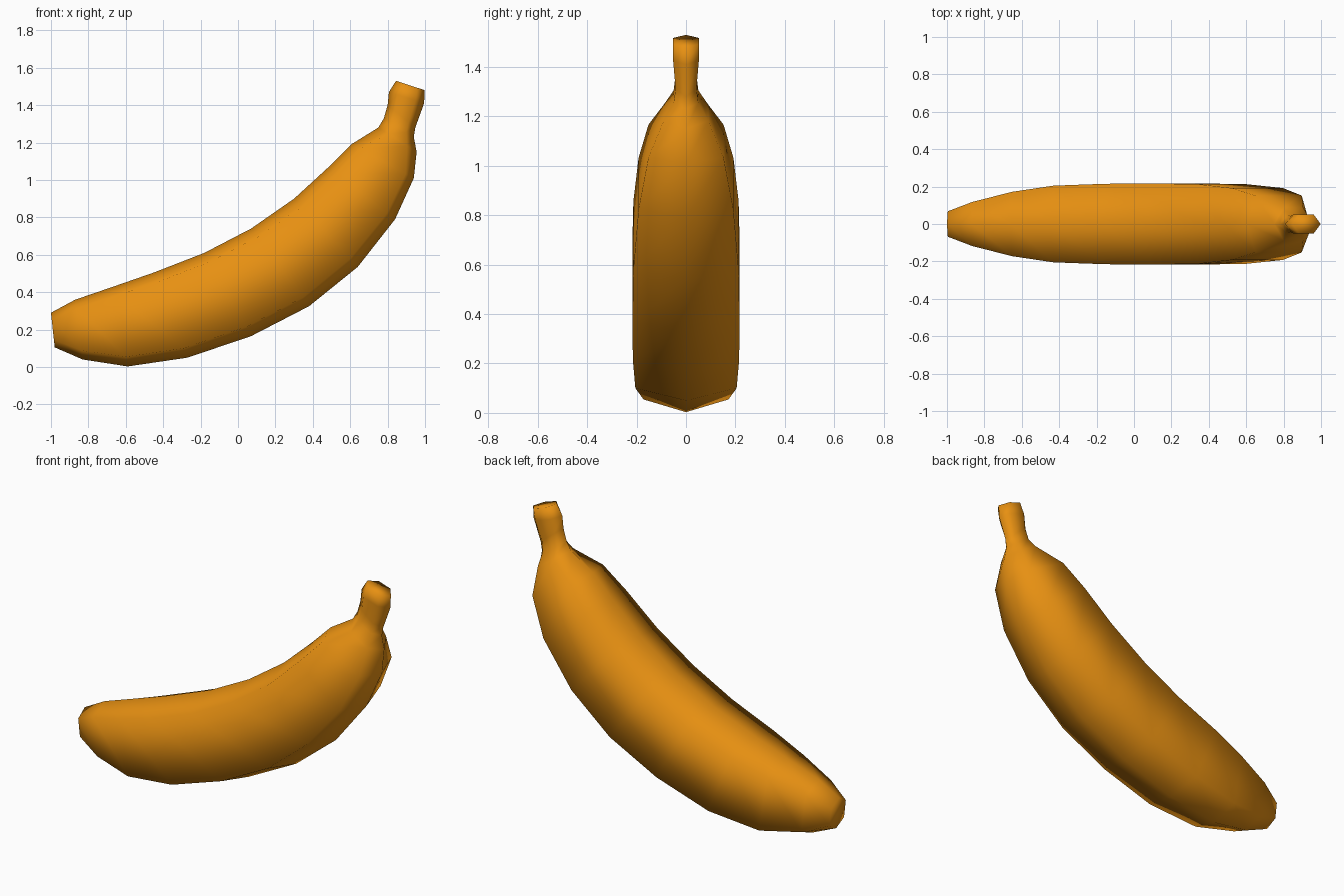
import bpy, bmesh
from mathutils import Vector

if "Cube" in bpy.data.objects:
    bpy.data.objects.remove(bpy.data.objects["Cube"])

# Six-sided rings along the fruit:
# outer x, z, inner x, z, half width, shoulder position (0 = ridge, 0.5 = middle)
RINGS = [
    (-.98, .105, -1.0, .29, .068, .22),
    (-.83, .04, -.87, .36, .118, .15),
    (-.59, .003, -.66, .432, .172, .12),
    (-.27, .05, -.45, .505, .205, .11),
    (.07, .165, -.18, .61, .215, .11),
    (.38, .325, .07, .74, .217, .11),
    (.64, .535, .30, .90, .213, .12),
    (.84, .79, .48, 1.065, .192, .12),
    (.94, 1.01, .605, 1.19, .152, .13),
    (.955, 1.15, .75, 1.28, .09, .25),
    (.94, 1.23, .78, 1.33, .05, .25),
    (.948, 1.28, .80, 1.40, .042, .25),
    (.995, 1.41, .807, 1.47, .052, .25),
    (.998, 1.48, .845, 1.53, .052, .25),
]


def ring(bm, ox, oz, ix, iz, w, f):
    a, b = Vector((ox, 0, oz)), Vector((ix, 0, iz))
    side = Vector((0, w, 0))
    lo, hi = a.lerp(b, f), a.lerp(b, 1 - f)
    return [bm.verts.new(p) for p in (a, lo + side, hi + side, b, hi - side, lo - side)]


# Banana body and stem, lofted through the rings
bm = bmesh.new()
loops = [ring(bm, *r) for r in RINGS]
for p, q in zip(loops, loops[1:]):
    for i in range(6):
        j = (i + 1) % 6
        bm.faces.new((p[i], p[j], q[j], q[i]))
# Blossom end and cut stem end
bm.faces.new(loops[0])
bm.faces.new(loops[-1])
bmesh.ops.recalc_face_normals(bm, faces=bm.faces)
for face in bm.faces:
    face.smooth = True

mesh = bpy.data.meshes.new("banana")
bm.to_mesh(mesh)
bm.free()
banana = bpy.data.objects.new("banana", mesh)
bpy.context.collection.objects.link(banana)

# Ripe yellow-orange skin
skin = bpy.data.materials.new("banana_skin")
skin.diffuse_color = (.8, .28, .006, 1)
skin.use_nodes = True
skin.node_tree.nodes["Principled BSDF"].inputs["Base Color"].default_value = skin.diffuse_color
mesh.materials.append(skin)
